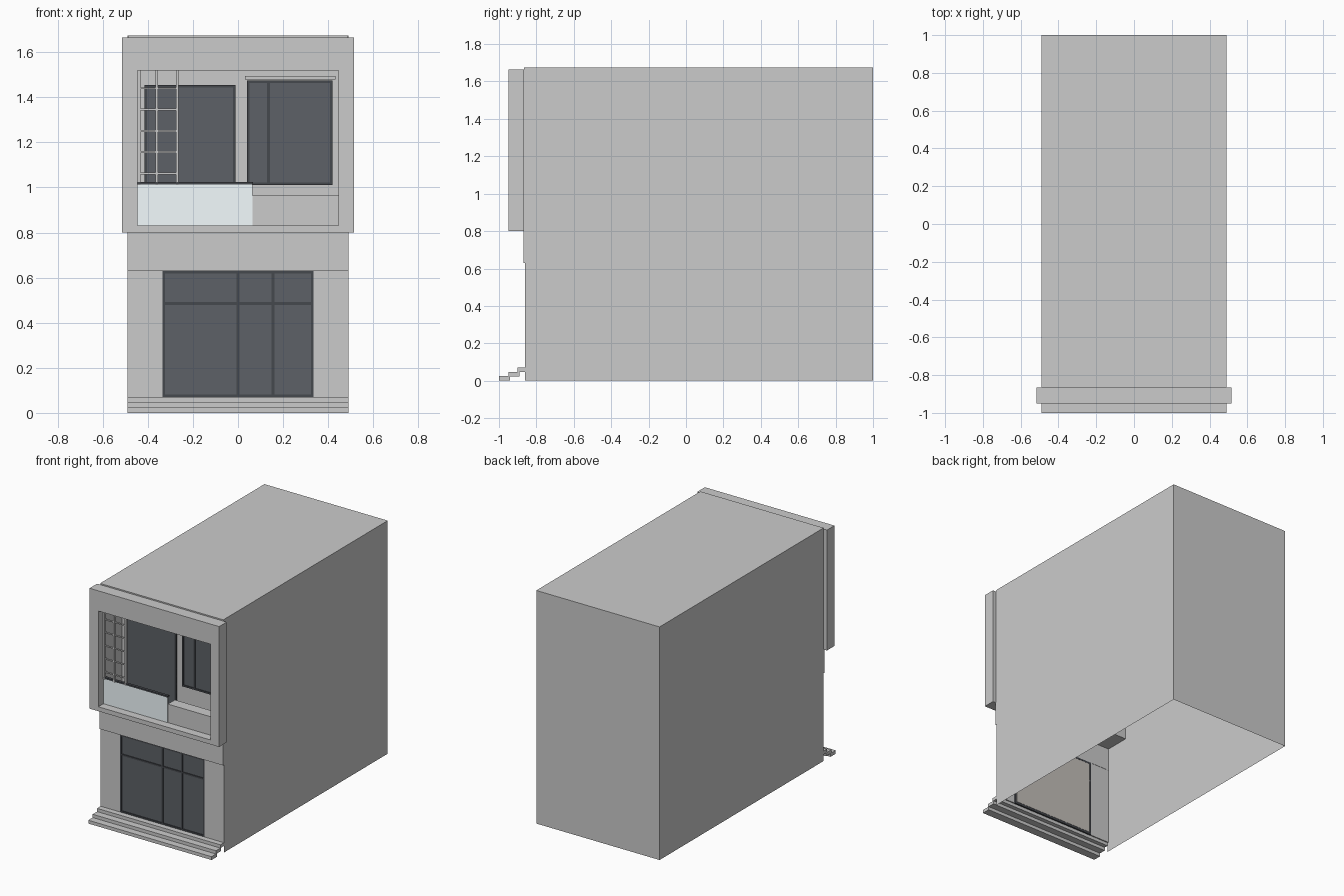
import bpy, bmesh

if "Cube" in bpy.data.objects:
    bpy.data.objects.remove(bpy.data.objects["Cube"])


def material(name, color):
    m = bpy.data.materials.new(name)
    m.diffuse_color = color
    m.use_nodes = True
    m.node_tree.nodes["Principled BSDF"].inputs["Base Color"].default_value = m.diffuse_color
    return m


DARK = material("dark_glazing", (0.11, 0.12, 0.135, 1))
FRAME = material("dark_frame", (0.06, 0.065, 0.075, 1))
GLASS = material("pale_glass", (0.9, 0.98, 1.0, 1))
BLIND = material("warm_blind", (0.55, 0.52, 0.49, 1))


def finish(name, bm, mat=None):
    bmesh.ops.recalc_face_normals(bm, faces=bm.faces)
    me = bpy.data.meshes.new(name)
    bm.to_mesh(me)
    bm.free()
    ob = bpy.data.objects.new(name, me)
    bpy.context.collection.objects.link(ob)
    if mat:
        me.materials.append(mat)
    return ob


def add_box(bm, x, y, z):
    """Box from (min, max) ranges; returns its vertices."""
    vs = bmesh.ops.create_cube(bm, size=1)["verts"]
    for v in vs:
        v.co = [(r[0] + r[1]) / 2 + c * (r[1] - r[0]) for c, r in zip(v.co, (x, y, z))]
    return vs


def boxes(name, ranges, mat=None):
    bm = bmesh.new()
    for r in ranges:
        add_box(bm, *r)
    return finish(name, bm, mat)


def glazing(name, x, z, y, uprights=(), rails=(), w=0.012):
    """Dark pane with a slim border frame and glazing bars."""
    boxes(name + "_pane", [(x, (y, y + 0.005), z)], DARK)
    d = (y - 0.005, y + 0.006)
    bars = [((a, a + w), d, z) for a in (x[0], x[1] - w)]
    bars += [(x, d, (a, a + w)) for a in (z[0], z[1] - w)]
    bars += [((a - w / 2, a + w / 2), d, z) for a in uprights]
    bars += [(x, d, (a - w / 2, a + w / 2)) for a in rails]
    boxes(name + "_frame", bars, FRAME)


# Building shell: open underneath and at the front
bm = bmesh.new()
add_box(bm, (-0.49, 0.49), (-0.86, 1.0), (0, 1.675))
bm.normal_update()
bmesh.ops.delete(bm, geom=[f for f in bm.faces if f.normal.z < -0.5 or f.normal.y < -0.5],
                 context="FACES_ONLY")
finish("building_shell", bm)

# Ground floor front
boxes("front_piers", [((-0.49, -0.335), (-0.86, -0.852), (0.07, 0.63)),
                      ((0.335, 0.49), (-0.86, -0.852), (0.07, 0.63))])
boxes("lintel", [((-0.49, 0.49), (-0.87, -0.85), (0.63, 0.805))])
glazing("shopfront", (-0.335, 0.335), (0.07, 0.63), -0.855, (0.0, 0.155), (0.485,))
boxes("shopfront_blind", [((-0.32, 0.32), (-0.849, -0.847), (0.085, 0.615))], BLIND)

# Entrance steps, each overlapping the one below
boxes("entrance_steps", [((-0.49, 0.49), (-1.0 + 0.05 * i, -0.94 + 0.05 * i if i < 2 else -0.86),
                          (0.0235 * i, 0.0235 * i + 0.024)) for i in range(3)])

# Projecting picture frame around the balcony
fy = (-0.95, -0.865)
bm = bmesh.new()
outer = [(-0.515, 0.80), (0.515, 0.80), (0.515, 1.665), (-0.515, 1.665)]
inner = [(-0.445, 0.832), (0.445, 0.832), (0.445, 1.52), (-0.445, 1.52)]
rings = [[bm.verts.new((x, y, z)) for x, z in loop]
         for loop, y in ((outer, fy[0]), (inner, fy[0]), (inner, fy[1]), (outer, fy[1]))]
for k in range(4):
    a, b = rings[k], rings[(k + 1) % 4]
    for i in range(4):
        j = (i + 1) % 4
        bm.faces.new((a[i], a[j], b[j], b[i]))
finish("balcony_surround", bm)

# Balcony recess
ry = (-0.865, -0.67)
boxes("balcony_recess", [((-0.489, 0.489), ry, (0.795, 0.832)),
                         ((-0.489, 0.489), ry, (1.52, 1.674)),
                         ((-0.489, -0.445), ry, (0.832, 1.52)),
                         ((0.445, 0.489), ry, (0.832, 1.52)),
                         ((-0.445, 0.445), (-0.68, -0.67), (0.832, 1.52))])
glazing("balcony_door", (-0.415, -0.01), (0.832, 1.455), -0.686)
glazing("bedroom_window", (0.04, 0.42), (1.01, 1.475), -0.686, (0.135,))
boxes("window_hood", [((0.032, 0.432), (-0.715, -0.68), (1.48, 1.495))])

# Balustrade: solid parapet, glass panel and handrail
boxes("parapet", [((0.065, 0.445), (-0.89, -0.81), (0.832, 0.965))])
boxes("glass_balustrade", [((-0.445, 0.065), (-0.892, -0.88), (0.832, 1.016))], GLASS)
boxes("handrail", [((-0.445, 0.067), (-0.896, -0.876), (1.014, 1.025))], FRAME)

# Trellis screen
boxes("trellis", [((x - 0.006, x + 0.006), (-0.896, -0.88), (1.01, 1.52)) for x in (-0.439, -0.36, -0.27)]
      + [((-0.445, -0.265), (-0.893, -0.883), (z - 0.004, z + 0.004))
         for z in (1.062, 1.157, 1.251, 1.346, 1.44)])
